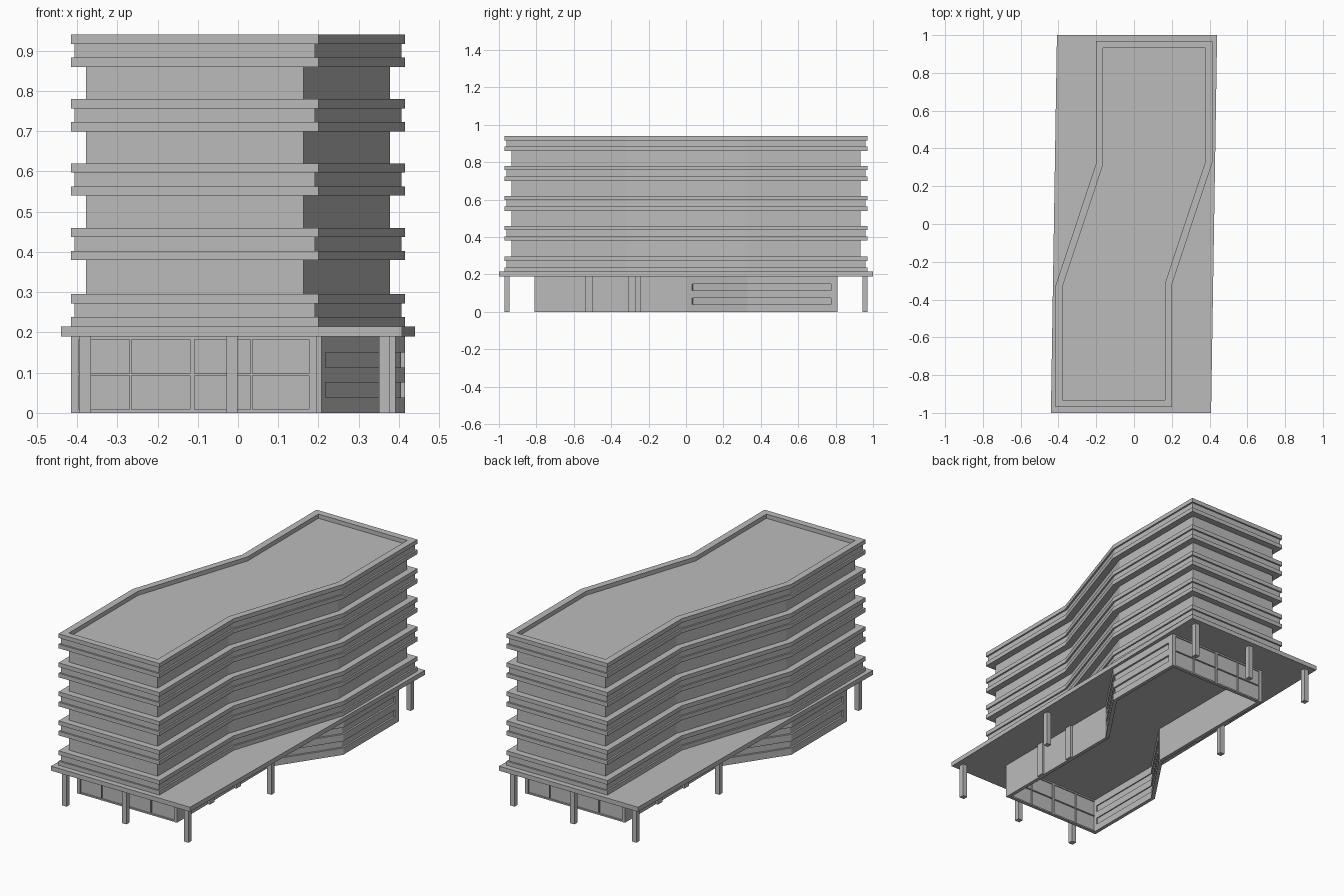
import bpy
import bmesh
from mathutils import Vector

cube = bpy.data.objects.get("Cube")
if cube:
    bpy.data.objects.remove(cube)

concrete = bpy.data.materials.new("grey concrete")
concrete.use_nodes = True
GREY = (0.5, 0.5, 0.5, 1)
concrete.diffuse_color = GREY
concrete.node_tree.nodes["Principled BSDF"].inputs["Base Color"].default_value = GREY


def offset(points, d, closed=True):
    """Shift a line to its left by d with mitred corners."""
    pts = [Vector(p) for p in points]
    n = len(pts)
    out = []
    for i, p in enumerate(pts):
        a = (p - pts[i - 1]).normalized() if closed or i else None
        b = (pts[(i + 1) % n] - p).normalized() if closed or i < n - 1 else a
        a = a or b
        na, nb = Vector((-a.y, a.x)), Vector((-b.y, b.x))
        m = (na + nb) / (1 + na.dot(nb))
        out.append(p + m * d)
    return out


def finish(name, bm):
    bmesh.ops.recalc_face_normals(bm, faces=bm.faces)
    mesh = bpy.data.meshes.new(name)
    bm.to_mesh(mesh)
    bm.free()
    mesh.materials.append(concrete)
    obj = bpy.data.objects.new(name, mesh)
    bpy.context.collection.objects.link(obj)
    return obj


def prism(name, outline, z0, z1):
    bm = bmesh.new()
    low = [bm.verts.new((p[0], p[1], z0)) for p in outline]
    high = [bm.verts.new((p[0], p[1], z1)) for p in outline]
    bm.faces.new(low)
    bm.faces.new(high)
    for i in range(len(low)):
        j = (i + 1) % len(low)
        bm.faces.new((low[i], low[j], high[j], high[i]))
    return finish(name, bm)


def ribbon(name, path, z0, z1, d0, d1):
    """Upright wall along an open path, between two offsets."""
    return prism(name, offset(path, d0, False) + offset(path, d1, False)[::-1], z0, z1)


def ring(name, outline, z0, z1, d):
    """Closed upright wall of thickness d."""
    bm = bmesh.new()
    loops = [[bm.verts.new((p[0], p[1], z)) for p in pts]
             for pts, z in ((outline, z0), (outline, z1),
                            (offset(outline, d), z1), (offset(outline, d), z0))]
    n = len(outline)
    for k in range(4):
        a, b = loops[k], loops[(k + 1) % 4]
        for i in range(n):
            j = (i + 1) % n
            bm.faces.new((a[i], a[j], b[j], b[i]))
    return finish(name, bm)


def box(name, x0, x1, y0, y1, z0, z1):
    return prism(name, [(x0, y0), (x1, y0), (x1, y1), (x0, y1)], z0, z1)


def turn(points):
    """Half turn about the centre."""
    return [(-p[0], -p[1]) for p in points]


# Cranked tower outline, equal under a half turn
half = [(-0.415, -0.97), (0.2, -0.97), (0.2, -0.322), (0.415, 0.325)]
outline = half + turn(half)
WALL, GROOVE, LIP = 0.037, 0.009, 0.023
ROOF = 0.94

# Tower walls and roof deck
prism("tower_walls", offset(outline, WALL), 0.21, ROOF - LIP)

# Paired ledges with a shallow groove at each floor
ledges = [0.215, 0.38, 0.54, 0.70, 0.86]
for n, z in enumerate(ledges):
    top = z + 0.08
    prism(f"lower_ledge_{n}", outline, z, z + LIP)
    prism(f"ledge_groove_{n}", offset(outline, GROOVE), z + LIP, top - LIP)
    if n < len(ledges) - 1:
        prism(f"upper_ledge_{n}", outline, top - LIP, top)
ring("roof_parapet", outline, ROOF - LIP, ROOF, WALL)

# Podium slab
SLAB = 0.19
prism("podium_slab", [(-0.44, -1), (0.408, -1), (0.44, 1), (-0.408, 1)], SLAB, 0.215)

# Everything below the slab is built twice, once per half turn
T = 0.02
for side, s in (("front", 1), ("back", -1)):
    def place(points):
        return points if s == 1 else turn(points)

    def block(name, x0, x1, y0, y1, z0, z1):
        return prism(f"{side}_{name}", place([(x0, y0), (x1, y0), (x1, y1), (x0, y1)]), z0, z1)

    # Columns: three on the end and one on the long side
    for k, (x, y) in enumerate([(-0.38, -0.957), (-0.015, -0.957), (0.364, -0.957), (0.378, -0.255)]):
        block(f"column_{k}", x - 0.014, x + 0.014, y - 0.014, y + 0.014, 0, SLAB)

    # Glazed end wall with frame bars
    block("glazing", -0.41, 0.19, -0.803, -0.797, 0, SLAB)
    for k, (x, w) in enumerate([(-0.411, 0.008), (-0.267, 0.005), (-0.114, 0.011),
                                (0.034, 0.005), (0.186, 0.018)]):
        block(f"mullion_{k}", x - w / 2, x + w / 2, -0.81, -0.79, 0, SLAB)
    for k, (z0, z1) in enumerate([(0, 0.008), (0.093, 0.098), (0.182, SLAB)]):
        block(f"transom_{k}", -0.408, 0.18, -0.809, -0.791, z0, z1)

    # Plain long wall with two shallow pilasters
    block("long_wall", 0.195 - T, 0.195, -0.79, 0, 0, SLAB)
    for k, y in enumerate((-0.52, -0.29)):
        block(f"pilaster_{k}", 0.19, 0.207, y - 0.02, y + 0.02, 0, SLAB)

    # Bent wall with two long window slots
    bent = place([(0.195, 0), (0.415, 0.325), (0.415, 0.81)])
    for k, (z0, z1) in enumerate([(0, 0.038), (0.075, 0.113), (0.15, SLAB)]):
        ribbon(f"{side}_slot_wall_{k}", bent, z0, z1, 0, T)
    ribbon(f"{side}_slot_glass", bent, 0.03, 0.16, 0.01, 0.014)
    ribbon(f"{side}_slot_start", place([(0.195, 0), (0.217, 0.0325)]), 0.03, 0.16, 0, T)
    ribbon(f"{side}_slot_end", place([(0.415, 0.775), (0.415, 0.81)]), 0.03, 0.16, 0, T)
